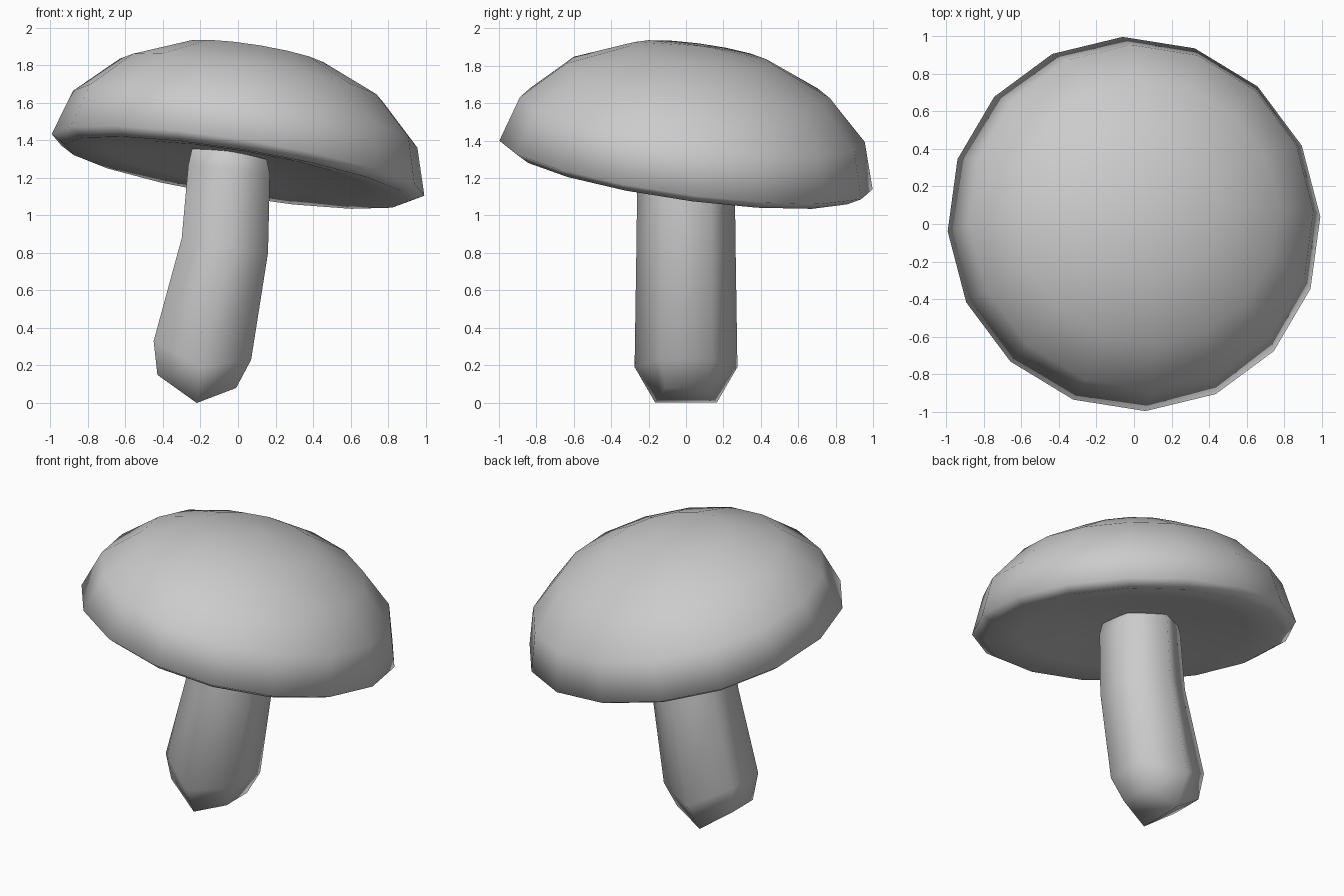
import bpy
from math import sin, cos, radians, tau
from mathutils import Vector, Matrix

if "Cube" in bpy.data.objects:
    bpy.data.objects.remove(bpy.data.objects["Cube"])


def loft(name, rings, bottom, top):
    """Bridge equal-length rings, then add the given end faces."""
    n = len(rings[0])
    verts = [p for r in rings for p in r]
    faces = [(i * n + j, i * n + (j + 1) % n, (i + 1) * n + (j + 1) % n, (i + 1) * n + j)
             for i in range(len(rings) - 1) for j in range(n)]
    last = (len(rings) - 1) * n
    for cap, base, flip in ((bottom, 0, True), (top, last, False)):
        if isinstance(cap, Vector):
            verts.append(cap)
            ends = [(base + j, base + (j + 1) % n, len(verts) - 1) for j in range(n)]
        else:
            ends = [tuple(base + k for k in f) for f in cap]
        faces += [f[::-1] if flip else f for f in ends]
    mesh = bpy.data.meshes.new(name)
    mesh.from_pydata(verts, [], faces)
    mesh.update()
    for p in mesh.polygons:
        p.use_smooth = True
    obj = bpy.data.objects.new(name, mesh)
    bpy.context.collection.objects.link(obj)
    return obj


# Cap: 16-sided half dome with a shallow hollow underside, tilted back right
R, H = 1.008, 0.65
tilt = Vector((0, 0, 1)).rotation_difference(Vector((0.16, 0.14, 1))).to_matrix().to_4x4()
place = Matrix.Translation((0, 0, 1.27)) @ tilt
profile = [(0.383, 0.02), (0.707, -0.02), (0.924, -0.043)]
profile += [(cos(radians(a)), H * sin(radians(a))) for a in (0, 22.5, 45, 67.5)]
cap_rings = [[place @ Vector((R * r * cos(tau * j / 16 + 0.05), R * r * sin(tau * j / 16 + 0.05), w))
              for j in range(16)] for r, w in profile]
loft("mushroom_cap", cap_rings, place @ Vector((0, 0, 0.05)), place @ Vector((0, 0, H)))

# Stem: bent six-sided post; each row is left, middle, right (x, z) and the two depths
sections = [
    ((-0.43, 0.15), (-0.22, 0.00), (-0.01, 0.08), 0.165, 0.11),
    ((-0.45, 0.33), (-0.20, 0.19), (0.07, 0.23), 0.275, 0.14),
    ((-0.30, 0.88), (-0.07, 0.84), (0.16, 0.80), 0.265, 0.135),
    ((-0.265, 1.27), (-0.05, 1.25), (0.17, 1.22), 0.26, 0.13),
    ((-0.235, 1.40), (-0.04, 1.40), (0.14, 1.36), 0.24, 0.12),
]
stem_rings = []
for left, mid, right, ym, ys in sections:
    half = [(right, ys), (mid, ym), (left, ys)]
    back = [Vector((x, y, z)) for (x, z), y in half]
    front = [Vector((x, -y, z)) for (x, z), y in reversed(half)]
    stem_rings.append(back + front)
ends = [(0, 1, 4, 5), (1, 2, 3, 4)]
loft("mushroom_stem", stem_rings, ends, ends)
